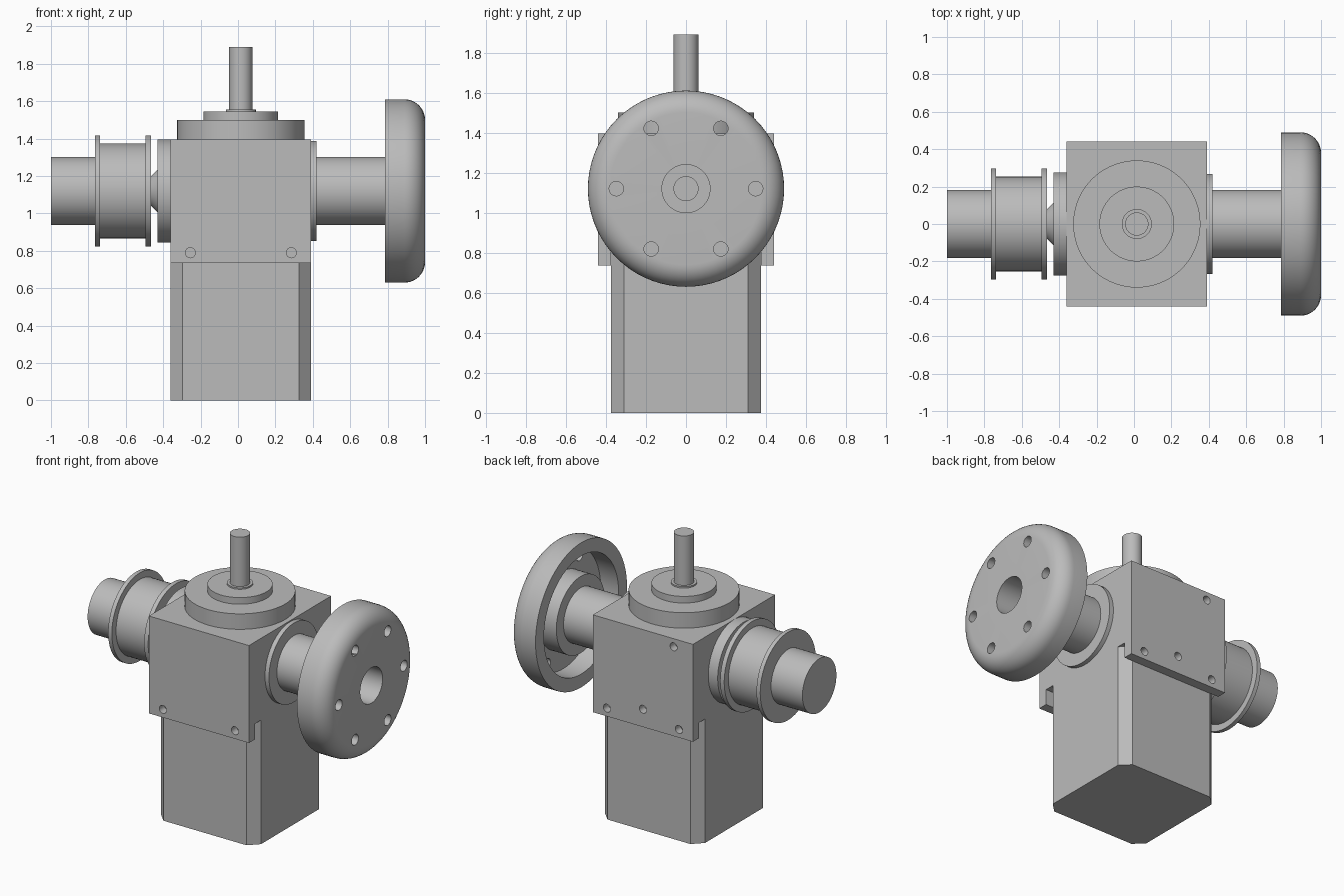
import bpy, bmesh
from math import sin, cos, pi, radians
from mathutils import Matrix, Vector

cube = bpy.data.objects.get("Cube")
if cube:
    bpy.data.objects.remove(cube, do_unlink=True)

GREY = (0.5, 0.5, 0.5, 1)
metal = bpy.data.materials.new("plain grey metal")
metal.use_nodes = True
metal.diffuse_color = GREY
metal.node_tree.nodes["Principled BSDF"].inputs["Base Color"].default_value = GREY

AXIS_Z = 1.12    # height of the cross shaft
MID_X = 0.015    # centre of the housing
X0, X1 = -0.36, 0.39


def finish(name, bm):
    bmesh.ops.recalc_face_normals(bm, faces=bm.faces)
    mesh = bpy.data.meshes.new(name)
    bm.to_mesh(mesh)
    bm.free()
    mesh.materials.append(metal)
    obj = bpy.data.objects.new(name, mesh)
    bpy.context.collection.objects.link(obj)
    return obj


def prism(name, points, push):
    """Extrude a planar polygon along a vector."""
    bm = bmesh.new()
    face = bm.faces.new([bm.verts.new(p) for p in points])
    ext = bmesh.ops.extrude_face_region(bm, geom=[face], use_keep_orig=True)
    verts = [v for v in ext["geom"] if isinstance(v, bmesh.types.BMVert)]
    bmesh.ops.translate(bm, verts=verts, vec=push)
    return finish(name, bm)


def lathe(name, profile, matrix, closed=False, steps=72):
    """Spin (along, radius) points about the local z axis, then place."""
    bm = bmesh.new()
    verts = [bm.verts.new((r, 0, a)) for a, r in profile]
    edges = [bm.edges.new(pair) for pair in zip(verts, verts[1:])]
    if closed:
        edges.append(bm.edges.new((verts[-1], verts[0])))
    bmesh.ops.spin(bm, geom=verts + edges, cent=(0, 0, 0), axis=(0, 0, 1),
                   angle=2 * pi, steps=steps, use_merge=False)
    bmesh.ops.remove_doubles(bm, verts=bm.verts, dist=1e-5)
    bmesh.ops.transform(bm, matrix=matrix, verts=bm.verts)
    return finish(name, bm)


ALONG_X = Matrix.Translation((0, 0, AXIS_Z)) @ Matrix.Rotation(pi / 2, 4, 'Y')
UPRIGHT = Matrix.Translation((MID_X, 0, 0))


def rod(name, start, end, radius, matrix, steps=24):
    return lathe(name, [(start, 0), (start, radius), (end, radius), (end, 0)],
                 matrix, steps=steps)


def cut(obj, cutters):
    for c in cutters:
        mod = obj.modifiers.new("cut", 'BOOLEAN')
        mod.operation = 'DIFFERENCE'
        mod.solver = 'EXACT'
        mod.object = c
        bpy.context.view_layer.objects.active = obj
        bpy.ops.object.modifier_apply(modifier=mod.name)
        bpy.data.objects.remove(c, do_unlink=True)


# Housing: narrow column with a wider head
half = [(0.375, 0), (0.375, 0.735), (0.44, 0.735), (0.44, 1.395)]
outline = half + [(-y, z) for y, z in reversed(half)]
housing = prism("gear_housing", [(X0, y, z) for y, z in outline],
                Vector((X1 - X0, 0, 0)))

# Chamfered column corners, running up behind the head plates
cutters = []
for x, sx in ((X0, -1), (X1, 1)):
    for sy in (-1, 1):
        edge = 0.3755 * sy
        tri = [(x - 0.065 * sx, edge, -0.1), (x + 0.05 * sx, edge, -0.1),
               (x + 0.05 * sx, edge - 0.115 * sy, -0.1)]
        cutters.append(prism("corner_cutter", tri, Vector((0, 0, 0.94))))

# Bolt holes in the front and back of the head
holes = [(-1, -0.255, 0.79), (-1, 0.285, 0.79), (1, -0.255, 0.79),
         (1, 0.285, 0.79), (1, MID_X, 0.855), (1, -0.215, 1.34)]
for side, x, z in holes:
    place = Matrix.Translation((x, side * 0.44, z)) @ Matrix.Rotation(pi / 2, 4, 'X')
    cutters.append(rod("bolt_cutter", -0.055, 0.055, 0.027, place))
cut(housing, cutters)

# Top cover with the upright shaft
lathe("top_cover", [(1.395, 0), (1.395, 0.34), (1.5, 0.34), (1.5, 0.2),
                    (1.545, 0.2), (1.545, 0.08), (1.555, 0.08), (1.555, 0.062),
                    (1.89, 0.062), (1.89, 0)], UPRIGHT)

# Collar, neck and flanged drum with its shaft stub
lathe("drum_assembly", [(-1, 0), (-1, 0.182), (-0.765, 0.182), (-0.765, 0.298),
                        (-0.737, 0.298), (-0.737, 0.253), (-0.495, 0.253),
                        (-0.495, 0.298), (-0.465, 0.298), (-0.465, 0.078),
                        (-0.43, 0.115), (-0.43, 0.275), (X0, 0.275), (X0, 0)],
      ALONG_X)

# Flange and shaft carrying the wheel
shaft = lathe("wheel_shaft", [(X1, 0), (X1, 0.268), (0.42, 0.268), (0.42, 0.183),
                              (0.8, 0.183), (0.8, 0.06), (0.7, 0.06), (0.7, 0)],
              ALONG_X)

# Dished wheel: rounded rim, recessed back, hub with a bore
R, FILLET = 0.49, 0.11
profile = [(0.79, 0.12), (0.79, 0.26), (0.92, 0.26), (0.92, 0.4),
           (0.785, 0.4), (0.785, R)]
for i in range(11):
    a = radians(9 * i)
    profile.append((1 - FILLET + FILLET * sin(a), R - FILLET + FILLET * cos(a)))
profile.append((1, 0.12))
wheel = lathe("dished_wheel", profile, ALONG_X, closed=True)
cutters = []
for i in range(6):
    a = i * pi / 3
    place = Matrix.Translation((0, 0.348 * cos(a), 0.348 * sin(a))) @ ALONG_X
    cutters.append(rod("wheel_hole_cutter", 0.88, 1.05, 0.036, place))
cut(wheel, cutters)

# Smooth round surfaces, crisp edges
bpy.ops.object.select_all(action='DESELECT')
for obj in bpy.context.collection.objects:
    if obj.type == 'MESH' and metal.name in obj.data.materials:
        obj.select_set(True)
        bpy.context.view_layer.objects.active = obj
bpy.ops.object.shade_smooth_by_angle(angle=radians(30))
